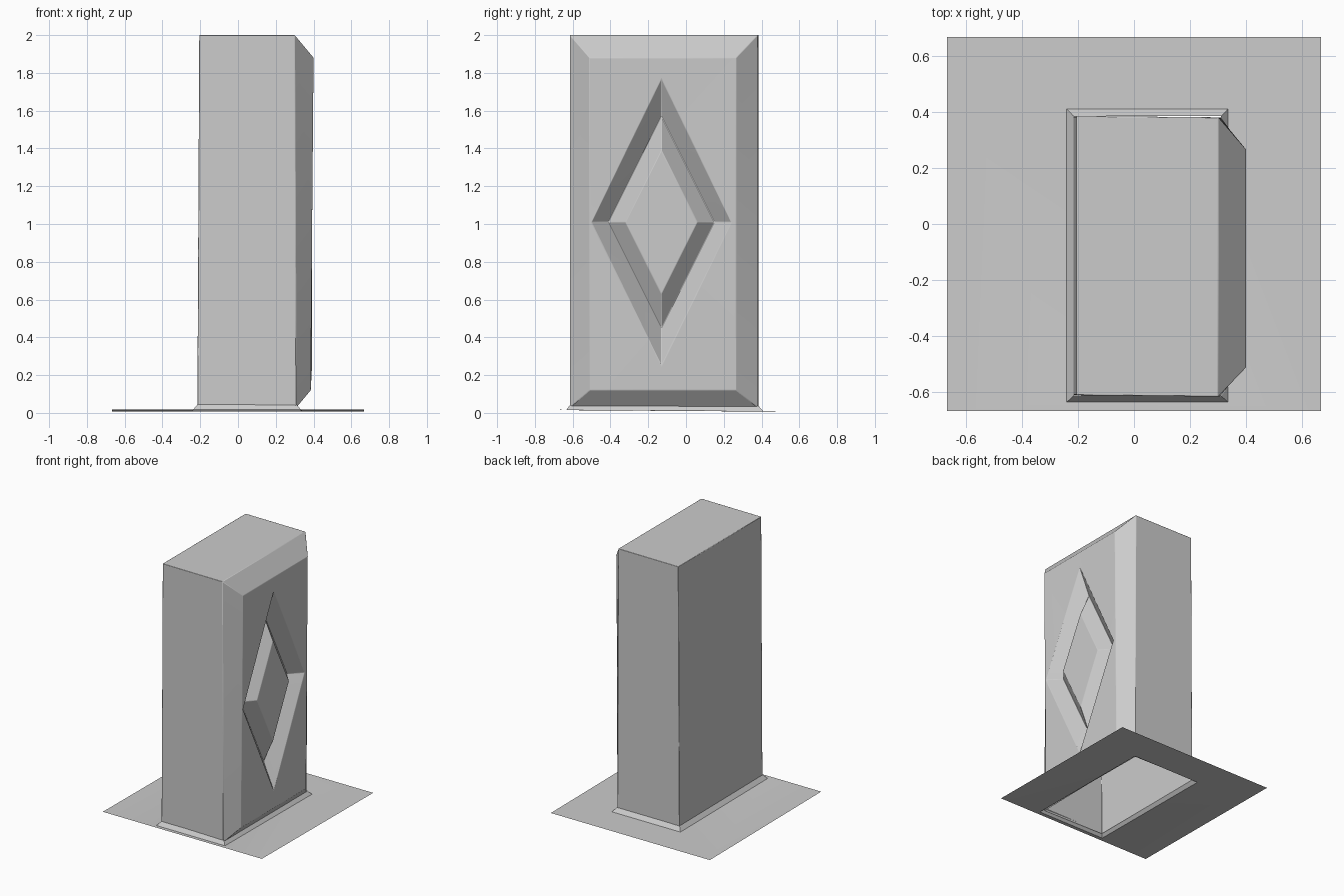
import bpy
import bmesh
from mathutils import Vector

cube = bpy.data.objects.get("Cube")
if cube:
    bpy.data.objects.remove(cube, do_unlink=True)

stone = bpy.data.materials.new("pale grey stone")
stone.use_nodes = True
GREY = (0.6, 0.6, 0.6, 1)
stone.diffuse_color = GREY
stone.node_tree.nodes["Principled BSDF"].inputs["Base Color"].default_value = GREY


def finish(name, bm, bevel=0):
    bmesh.ops.recalc_face_normals(bm, faces=bm.faces)
    mesh = bpy.data.meshes.new(name)
    bm.to_mesh(mesh)
    bm.free()
    obj = bpy.data.objects.new(name, mesh)
    bpy.context.collection.objects.link(obj)
    mesh.materials.append(stone)
    if bevel:
        mod = obj.modifiers.new("worn edges", "BEVEL")
        mod.width = bevel
        mod.segments = 2
        mod.limit_method = "ANGLE"
        mod.angle_limit = 0.35
    bpy.ops.object.select_all(action="DESELECT")
    obj.select_set(True)
    bpy.context.view_layer.objects.active = obj
    bpy.ops.object.shade_smooth_by_angle(angle=0.6)
    return obj


def loop(corners):
    """Corner points with a midpoint added to each side."""
    points = []
    for a, b in zip(corners, corners[1:] + corners[:1]):
        points += [a, (a + b) / 2]
    return points


def rectangle(x_low, x_high, y0, y1, z0, z1):
    return loop([Vector((x_low, y0, z0)), Vector((x_low, y1, z0)),
                 Vector((x_high, y1, z1)), Vector((x_high, y0, z1))])


def diamond(x, half_y, half_z):
    cy, cz = -0.13, 1.01
    pts = loop([Vector((x, cy, cz - half_z)), Vector((x, cy + half_y, cz)),
                Vector((x, cy, cz + half_z)), Vector((x, cy - half_y, cz))])
    # start on a side midpoint so the points line up with the rectangles
    return pts[-1:] + pts[:-1]


def bridge(bm, first, second):
    n = len(first)
    return [bm.faces.new((first[i], first[(i + 1) % n],
                          second[(i + 1) % n], second[i])) for i in range(n)]


# Slab: loops from the plain back to the chamfered, carved face
FOOT = 0.03
bm = bmesh.new()
rings = [[bm.verts.new(p) for p in pts] for pts in (
    rectangle(-0.215, -0.205, -0.61, 0.385, FOOT, 2.0),
    rectangle(0.31, 0.30, -0.615, 0.38, FOOT, 2.0),
    rectangle(0.385, 0.40, -0.51, 0.265, 0.12, 1.88),
    diamond(0.392, 0.37, 0.76),
    diamond(0.305, 0.28, 0.56),
    diamond(0.385, 0.19, 0.38),
)]
bm.faces.new(rings[0])
for a, b in zip(rings, rings[1:]):
    bridge(bm, a, b)
bm.faces.new(rings[-1])
# The slab is hollow, with an open underside
underside = [f for f in bm.faces if all(v.co.z < FOOT + 0.001 for v in f.verts)]
bmesh.ops.delete(bm, geom=underside, context="FACES_ONLY")
finish("carved_slab", bm, bevel=0.022)


# Ground sheet with an opening under the slab and a small flare at its foot
def square_ring(x0, x1, y0, y1, z):
    return [bm.verts.new((x, y, z - 0.007 * y))
            for x, y in ((x0, y0), (x1, y0), (x1, y1), (x0, y1))]


bm = bmesh.new()
outer = square_ring(-0.667, 0.667, -0.667, 0.667, 0.012)
flare = square_ring(-0.24, 0.335, -0.635, 0.41, 0.01)
inner = square_ring(-0.215, 0.31, -0.612, 0.384, 0.04)
bridge(bm, outer, flare)
bridge(bm, flare, inner)
sheet = finish("ground_sheet", bm)
# Keep the thin sheet facing upward
if sheet.data.polygons[0].normal.z < 0:
    sheet.data.flip_normals()
